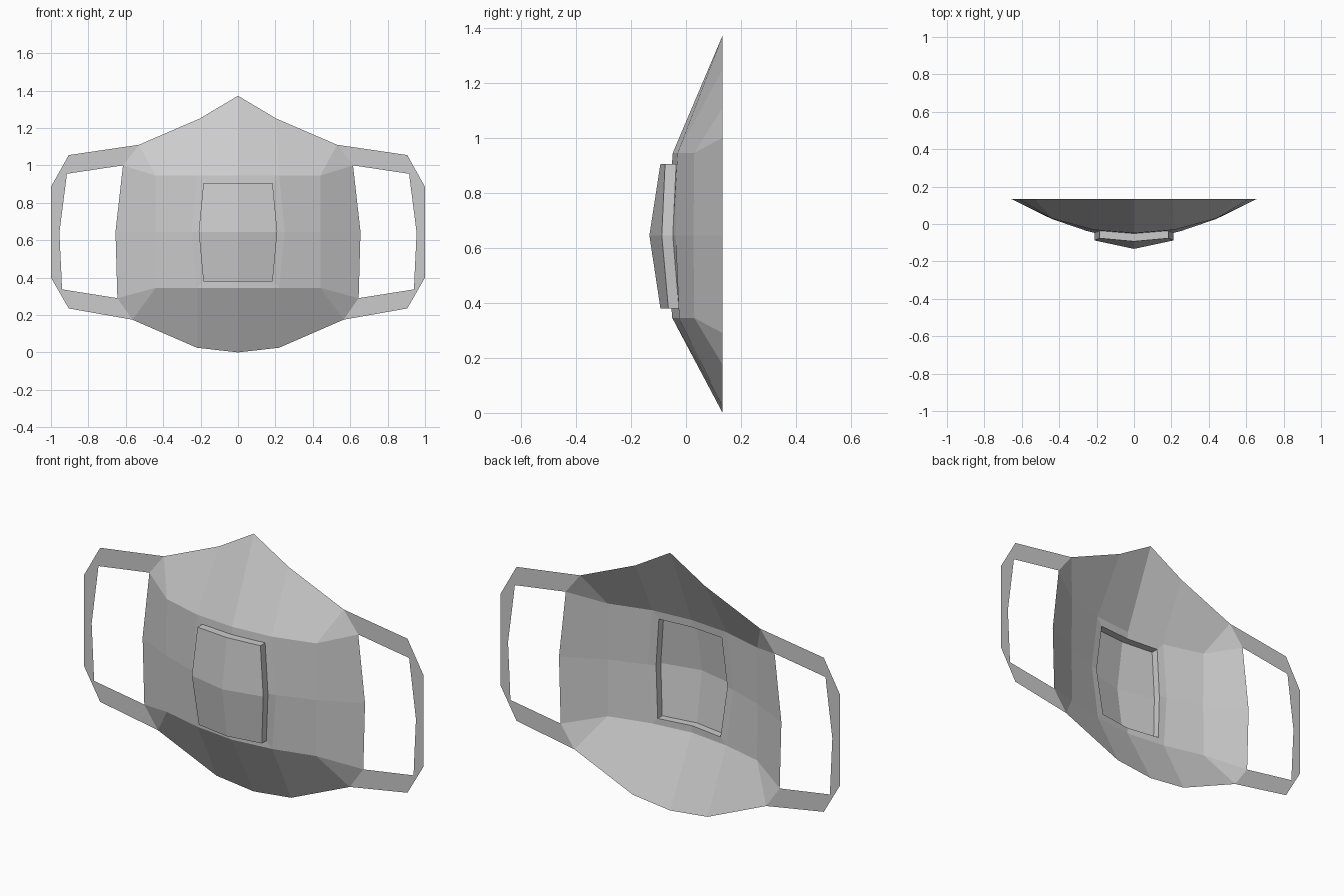
import bpy

if "Cube" in bpy.data.objects:
    bpy.data.objects.remove(bpy.data.objects["Cube"])

BACK = 0.133  # plane of the rim and ear loops


def half_object(name, faces):
    """Mesh from faces given as point lists on the +x side, mirrored across x = 0."""
    verts, index, polys = [], {}, []
    for face in faces:
        poly = []
        for p in face:
            if p not in index:
                index[p] = len(verts)
                verts.append(p)
            poly.append(index[p])
        polys.append(poly)
    mesh = bpy.data.meshes.new(name)
    mesh.from_pydata(verts, [], polys)
    ob = bpy.data.objects.new(name, mesh)
    bpy.context.collection.objects.link(ob)
    mod = ob.modifiers.new("mirror", 'MIRROR')
    mod.use_clip = True
    mod.merge_threshold = 0.0005
    return ob


def strip(upper, lower):
    """Quads between two point rows, facing the front when upper is above lower."""
    return [(upper[i], lower[i], lower[i + 1], upper[i + 1])
            for i in range(len(upper) - 1)]


# Rows of the shell, from nose to chin, centre outwards
top = [(0, BACK, 1.372), (.205, BACK, 1.25), (.53, BACK, 1.11)]
r1 = [(0, -.048, .945), (.22, -.03, .945), (.44, .03, .945), (.615, BACK, 1.0)]
r2 = [(0, -.088, .645), (.25, -.038, .645), (.44, .027, .645), (.655, BACK, .645)]
r3 = [(0, -.05, .345), (.22, -.025, .345), (.44, .03, .345), (.645, BACK, .29)]
low = [(0, BACK, 0), (.22, BACK, .025), (.565, BACK, .175)]

# Outline of the raised panel: where it meets the shell, and its front edge
base = [(0, -.051, .905), (.185, -.036, .905), (.21, -.048, .645),
        (.185, -.026, .38), (0, -.053, .38)]
rim = [(0, -.093, .905), (.185, -.076, .905), (.21, -.088, .645),
       (.185, -.064, .38), (0, -.093, .38)]
middle = (0, -.133, .645)

# Shell with an opening behind the panel
shell = strip(top, r1[:3]) + strip(r3[:3], low)
shell += strip(r1[1:], r2[1:]) + strip(r2[1:], r3[1:])
shell += [(top[2], r1[2], r1[3]), (r3[2], low[2], r3[3])]
shell += strip([r1[0], r1[1], r2[1], r3[1], r3[0]], base)
half_object("mask_shell", shell)

# Raised hollow panel
panel = strip(base, rim)
panel += [(rim[0], middle, rim[2], rim[1]), (middle, rim[4], rim[3], rim[2])]
half_object("front_panel", panel)

# Flat ear loops
outer = [top[2], (.905, BACK, 1.055), (1, BACK, .885), (1, BACK, .645),
         (1, BACK, .4), (.905, BACK, .235), low[2]]
inner = [r1[3], (.915, BACK, .955), (.921, BACK, .905), (.955, BACK, .64),
         (.943, BACK, .39), (.941, BACK, .337), r3[3]]
half_object("ear_loops", strip(outer, inner))
